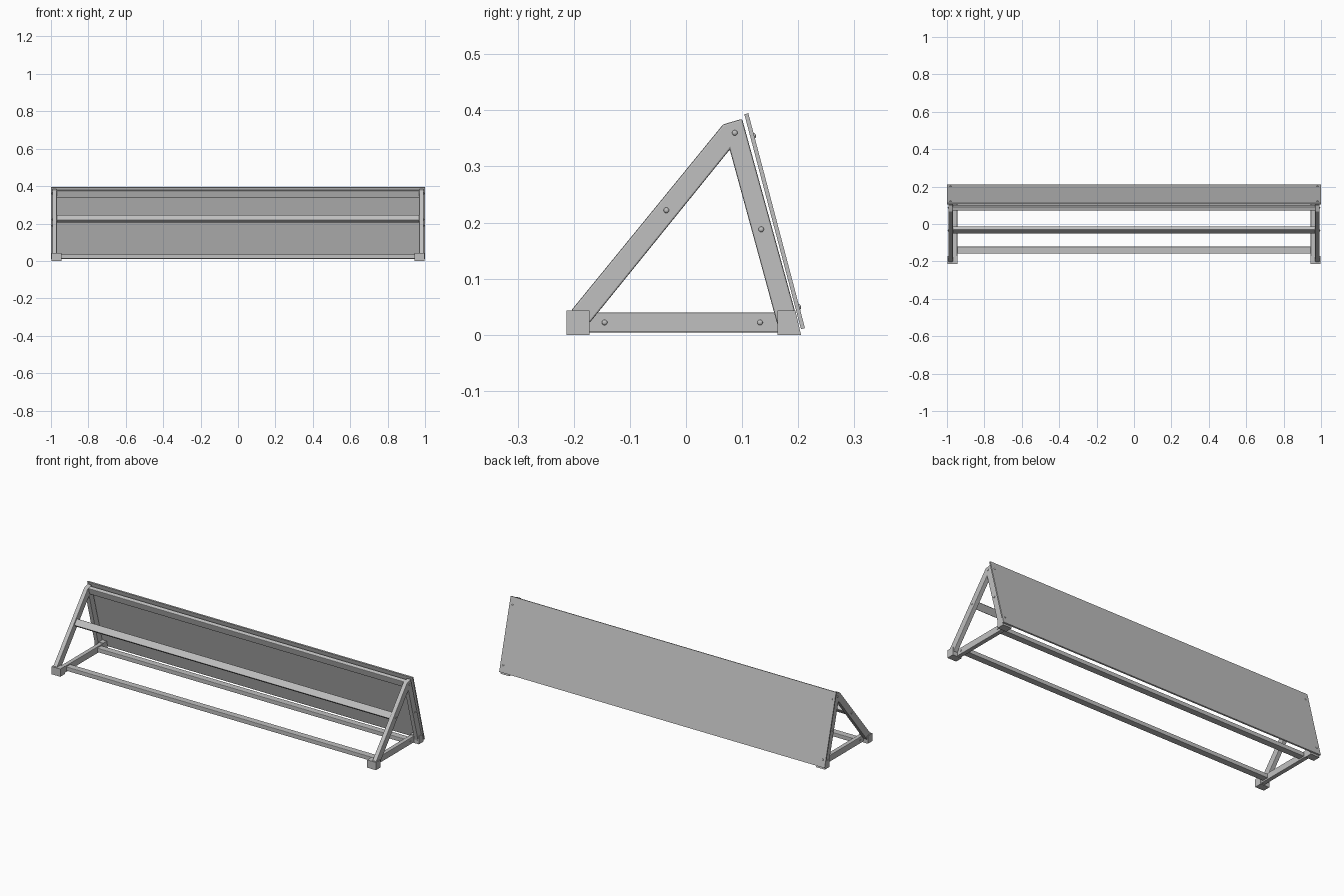
import bpy, bmesh, math
from mathutils import Matrix, Vector

cube = bpy.data.objects.get("Cube")
if cube:
    bpy.data.objects.remove(cube)

# Single painted-metal grey
grey = bpy.data.materials.new("grey_metal")
grey.use_nodes = True
colour = (0.53, 0.53, 0.53, 1)
grey.diffuse_color = colour
grey.node_tree.nodes["Principled BSDF"].inputs["Base Color"].default_value = colour


def finish(name, bm, mirror=False):
    bmesh.ops.recalc_face_normals(bm, faces=bm.faces)
    mesh = bpy.data.meshes.new(name)
    bm.to_mesh(mesh)
    bm.free()
    mesh.materials.append(grey)
    obj = bpy.data.objects.new(name, mesh)
    bpy.context.collection.objects.link(obj)
    if mirror:
        obj.modifiers.new("Mirror", "MIRROR").use_axis[0] = True
    return obj


def prism(name, profile, x0, x1, bevel=0.0, mirror=False):
    """Extrude a (y, z) outline along x, optionally rounding its edges."""
    bm = bmesh.new()
    face = bm.faces.new([bm.verts.new((x0, y, z)) for y, z in profile])
    out = bmesh.ops.extrude_face_region(bm, geom=[face])
    moved = [v for v in out["geom"] if isinstance(v, bmesh.types.BMVert)]
    bmesh.ops.translate(bm, verts=moved, vec=(x1 - x0, 0, 0))
    if bevel:
        bmesh.ops.bevel(bm, geom=bm.edges[:], offset=bevel, segments=2,
                        profile=0.5, affect="EDGES")
    return finish(name, bm, mirror)


def rect(y, z, along, thick, angle=0.0):
    """Rectangle outline centred on (y, z), its long side turned by angle."""
    c, s = math.cos(angle), math.sin(angle)
    a, t = along / 2, thick / 2
    return [(y + u * c - v * s, z + u * s + v * c)
            for u, v in ((-a, -t), (a, -t), (a, t), (-a, t))]


def bolt(name, place, normal, radius=0.005, height=0.003):
    """Low domed bolt head facing along normal."""
    bm = bmesh.new()
    turn = Vector((0, 0, 1)).rotation_difference(Vector(normal)).to_matrix().to_4x4()
    squash = Matrix.Diagonal((radius, radius, height, 1))
    bmesh.ops.create_uvsphere(bm, u_segments=12, v_segments=6, radius=1,
                              matrix=Matrix.Translation(place) @ turn @ squash)
    for face in bm.faces:
        face.smooth = True
    finish(name, bm, True)


FRONT_SLOPE = math.atan2(0.332, 0.271)
REAR_SLOPE = math.atan2(-0.342, 0.093)
ROUND = 0.003

# End frames: joined front and rear legs
prism("end_legs", [(-0.205, 0.043), (0.066, 0.375), (0.10, 0.385), (0.194, 0.043),
                   (0.163, 0.018), (0.078, 0.33), (-0.172, 0.021)],
      0.969, 0.993, ROUND, True)

# Feet
prism("front_foot", [(-0.213, 0), (-0.172, 0), (-0.172, 0.043), (-0.213, 0.043)],
      0.943, 0.997, mirror=True)
prism("rear_foot", [(0.163, 0), (0.205, 0), (0.195, 0.043), (0.163, 0.043)],
      0.943, 0.997, mirror=True)

# Base side rails between the feet
prism("base_side_rail", rect(-0.004, 0.022, 0.345, 0.036), 0.945, 0.969, ROUND, True)

# Long cross rails
prism("front_base_rail", rect(-0.14, 0.023, 0.037, 0.023), -0.946, 0.946, ROUND)
prism("rear_base_rail", rect(0.132, 0.023, 0.037, 0.023), -0.946, 0.946, ROUND)
prism("middle_rail", rect(-0.033, 0.225, 0.037, 0.022, FRONT_SLOPE), -0.971, 0.971, ROUND)
prism("top_rail", rect(0.087, 0.36, 0.037, 0.022, REAR_SLOPE), -0.971, 0.971, ROUND)

# Sloping back panel
prism("back_panel", [(0.104, 0.393), (0.111, 0.395), (0.212, 0.012), (0.205, 0.01)], -1, 1)

# Bolts on the end frames and base rails
for y, z in ((-0.035, 0.222), (0.134, 0.188), (0.087, 0.36)):
    bolt("leg_bolt", (0.993, y, z), (1, 0, 0))
for y in (-0.145, 0.132):
    bolt("base_bolt", (0.969, y, 0.022), (1, 0, 0))

# Bolts holding the panel
for y, z in ((0.1215, 0.355), (0.202, 0.05)):
    bolt("panel_bolt", (0.981, y, z), (0, 0.967, 0.255))
